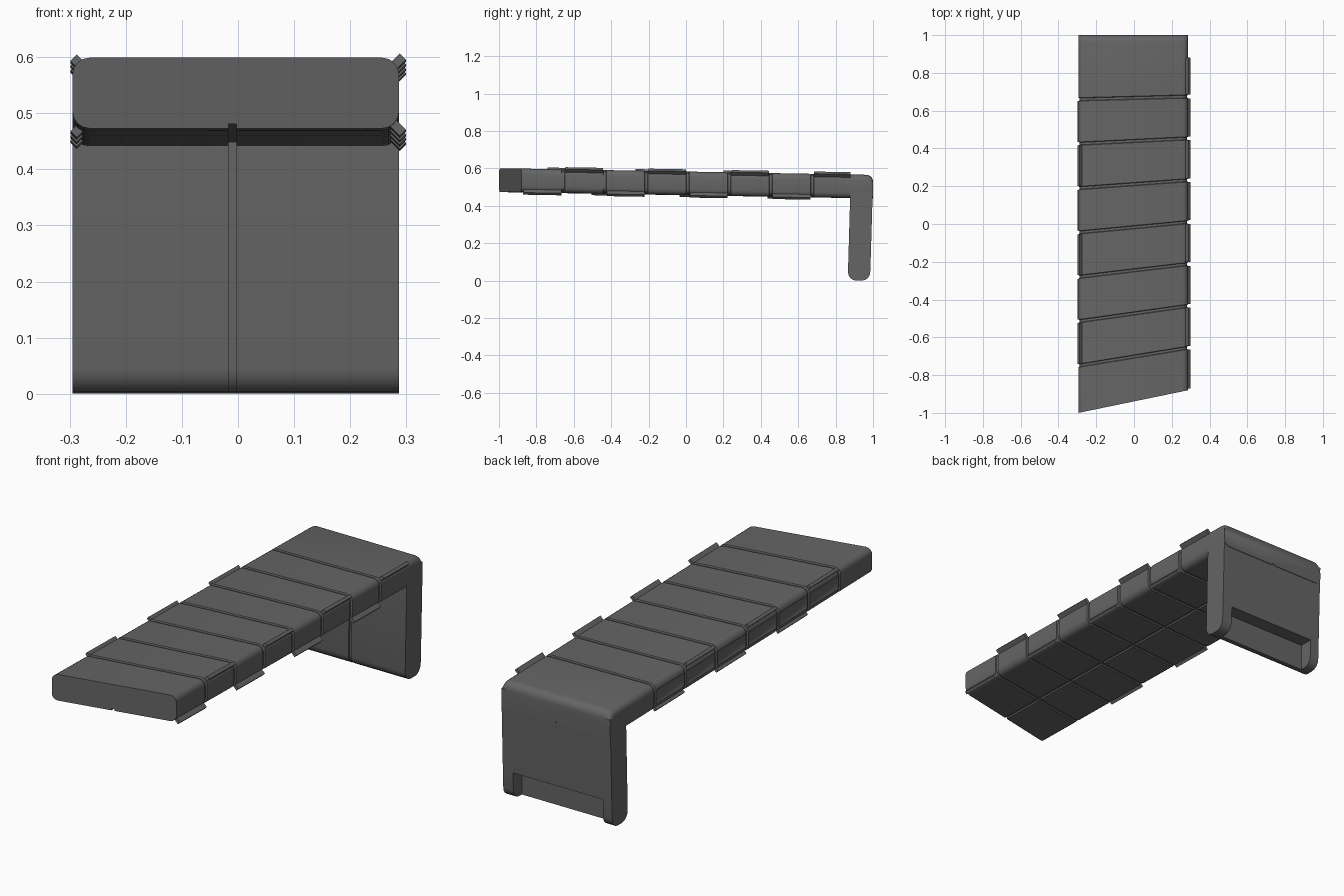
import bpy, bmesh, math
from mathutils import Matrix, Vector

old = bpy.data.objects.get("Cube")
if old:
    bpy.data.objects.remove(old, do_unlink=True)

grey = bpy.data.materials.new("concrete grey")
grey.use_nodes = True
grey.diffuse_color = (0.13, 0.13, 0.13, 1)
grey.node_tree.nodes["Principled BSDF"].inputs["Base Color"].default_value = (0.13, 0.13, 0.13, 1)

X0, X1 = -0.295, 0.287          # side faces
HEIGHT, RADIUS = 0.126, 0.03    # beam depth and corner radius
SEAM = (-0.017, -0.003)         # lengthwise seam
N = 7                           # number of cross grooves


def top_z(y):
    return 0.5825 - 0.0175 * y


def finish(name, bm):
    bmesh.ops.remove_doubles(bm, verts=bm.verts, dist=1e-5)
    bmesh.ops.recalc_face_normals(bm, faces=bm.faces)
    mesh = bpy.data.meshes.new(name)
    bm.to_mesh(mesh)
    bm.free()
    mesh.materials.append(grey)
    ob = bpy.data.objects.new(name, mesh)
    bpy.context.collection.objects.link(ob)
    bpy.ops.object.select_all(action='DESELECT')
    ob.select_set(True)
    bpy.context.view_layer.objects.active = ob
    bpy.ops.object.shade_smooth_by_angle(angle=math.radians(32))
    return ob


def loft(bm, rings):
    """Skin a list of closed rings, cap both ends, return the closing strip."""
    rows = [[bm.verts.new(p) for p in ring] for ring in rings]
    strip = []
    n = len(rows[0])
    for a, b in zip(rows, rows[1:]):
        for i in range(n):
            j = (i + 1) % n
            f = bm.faces.new((a[i], a[j], b[j], b[i]))
        strip.append(f)
    bm.faces.new(rows[0])
    bm.faces.new(rows[-1])
    return strip


def arc(cx, cz, r, start, steps=4):
    angles = [math.radians(start + 90 * k / steps) for k in range(steps + 1)]
    return [(cx + r * math.cos(a), cz + r * math.sin(a)) for a in angles]


def beam_ring(y_left, y_right, inset=0.0, lower=0.0):
    """Rounded rectangle with a seam notch underneath, skewed along y."""
    r = RADIUS
    l, t = X0 + inset + r, -inset - lower - r
    rt, b = X1 - inset - r, -HEIGHT + inset + r
    notch = -HEIGHT + 0.008
    pts = arc(l, b, r, 180)
    pts += [(SEAM[0], b - r), (SEAM[0], notch), (SEAM[1], notch), (SEAM[1], b - r)]
    pts += arc(rt, b, r, 270) + arc(rt, t, r, 0) + arc(l, t, r, 90)
    z = top_z((y_left + y_right) / 2)
    ring = []
    for x, dz in pts:
        f = (x - X0) / (X1 - X0)
        ring.append((x, y_left + (y_right - y_left) * f, z + dz))
    return ring


# Beam: segments parted by shallow grooves, slanted front end
cuts = [(-0.75 + 0.235 * i, -0.655 + 0.2217 * i) for i in range(N)]
rings = [beam_ring(-1, -0.88)]
for yl, yr in cuts:
    for dy, inset in ((-0.009, 0), (-0.006, 0.006), (0.006, 0.006), (0.009, 0)):
        rings.append(beam_ring(yl + dy, yr + dy, inset))
for k in range(5):
    a = math.radians(22.5 * k)
    y = 0.965 + 0.035 * math.sin(a)
    rings.append(beam_ring(y, y, 0, 0.035 * (1 - math.cos(a))))
bm = bmesh.new()
side = loft(bm, rings)
bmesh.ops.recalc_face_normals(bm, faces=bm.faces)
# Sunken panels along one side, between the grooves
panels = [f for f in side[4:4 * N] if max(e.calc_length() for e in f.edges) > 0.1]
bmesh.ops.inset_individual(bm, faces=panels, thickness=0.014, depth=-0.006)
finish("bench_beam", bm)


# Leg: side profile lofted across the width, with front seam and rear foot recess
def leg_ring(x, seam=False, recess=False):
    inner = 0.008 if seam else 0
    pts = [(0.88 + inner, 0.53), (0.866 + inner, 0.045)]
    pts += arc(0.866 + inner + 0.045, 0.045, 0.045, 180)[1:]
    pts += arc(0.985 - 0.045, 0.045, 0.045, 270)
    if recess:
        pts = [(min(y, 0.92), z) for y, z in pts]
    pts += [(0.92 if recess else 0.988, 0.13), (0.988, 0.13), (1.0, 0.53)]
    return [(x, y, z) for y, z in pts]


bm = bmesh.new()
loft(bm, [leg_ring(X0), leg_ring(-0.247), leg_ring(-0.247, recess=True),
          leg_ring(SEAM[0], recess=True), leg_ring(SEAM[0], True, True),
          leg_ring(SEAM[1], True, True), leg_ring(SEAM[1], recess=True),
          leg_ring(0.233, recess=True), leg_ring(0.233), leg_ring(X1)])
finish("bench_leg", bm)


# Corner tabs: bars set at 45 degrees, alternating top and bottom edge
def add_tab(bm, x, y0, y1, top, length):
    mid = (y0 + y1) / 2
    z = top_z(mid) + (-0.006 if top else 0.006 - HEIGHT)
    sx = 1 if x > 0 else -1
    sz = 1 if top else -1
    turn = Matrix.Rotation(-sx * sz * math.radians(45), 4, 'Y')
    tilt = Matrix.Rotation(-0.0175, 4, 'X')
    size = Matrix.Diagonal((length, y1 - y0, 0.016, 1))
    place = Matrix.Translation(Vector((x, mid, z)))
    bmesh.ops.create_cube(bm, size=1, matrix=place @ tilt @ turn @ size)


for name, x, length, col, ends in (("left_tabs", 0.281, 0.036, 1, (-0.88, 0.89)),
                                   ("right_tabs", -0.284, 0.026, 0, (-0.99, 0.89))):
    edges = [ends[0]] + [c[col] for c in cuts] + [ends[1]]
    bm = bmesh.new()
    for i, (a, b) in enumerate(zip(edges, edges[1:])):
        if col == 0 and i in (0, N):
            continue
        add_tab(bm, x, a + 0.01, b - 0.01, i % 2 == 1, length)
    finish(name, bm)
